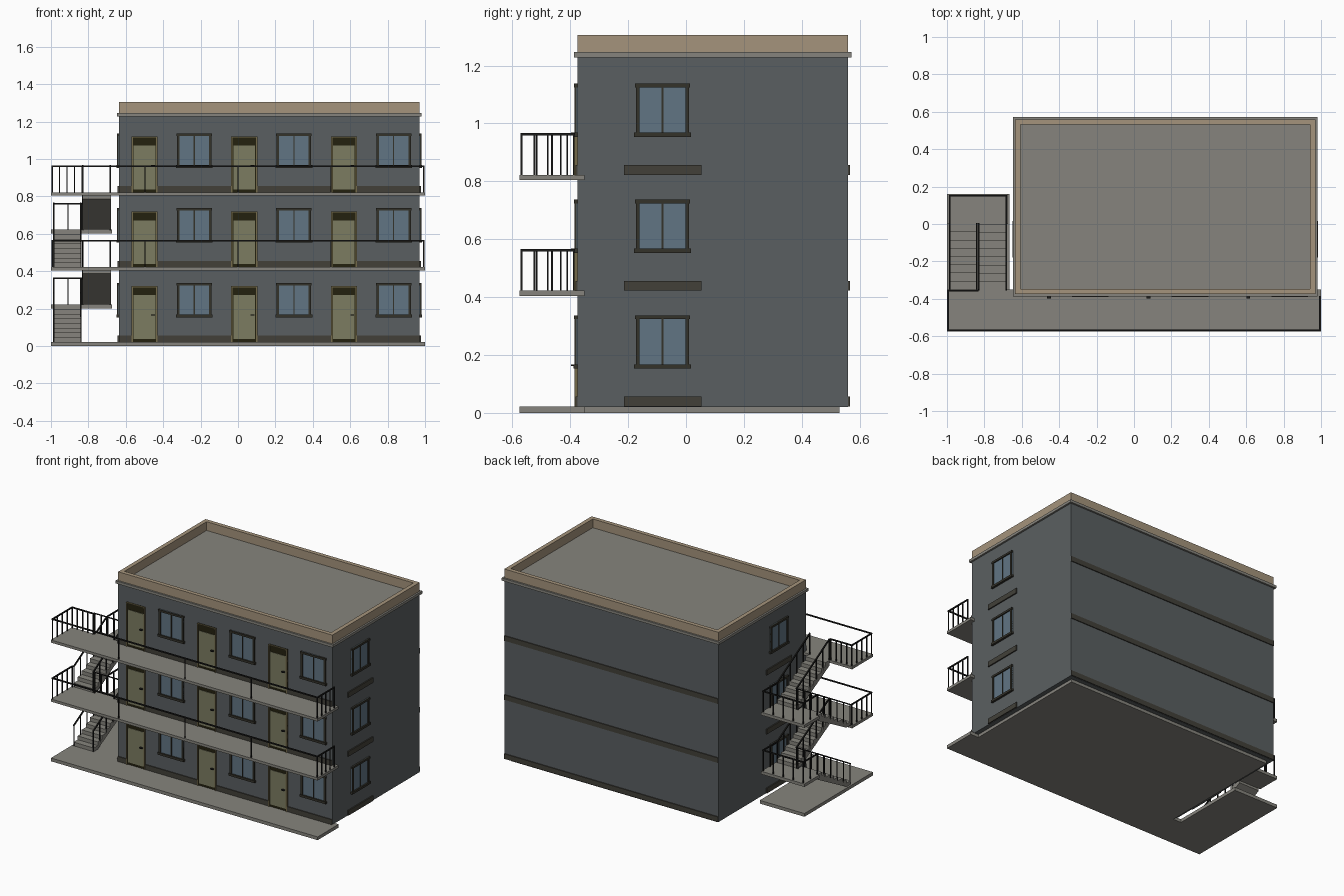
import bpy, bmesh
from mathutils import Matrix, Vector

cube = bpy.data.objects.get("Cube")
if cube:
    bpy.data.objects.remove(cube)


def material(name, rgb):
    lin = [((c / 255 + 0.055) / 1.055) ** 2.4 for c in rgb] + [1]
    m = bpy.data.materials.new(name)
    m.use_nodes = True
    m.diffuse_color = lin
    bsdf = m.node_tree.nodes["Principled BSDF"]
    bsdf.inputs["Base Color"].default_value = lin
    bsdf.inputs["Roughness"].default_value = 0.8
    return m


WALL = material("slate_wall", (90, 95, 97))
CONCRETE = material("concrete", (134, 132, 125))
TAN = material("tan_parapet", (165, 148, 124))
GLASS = material("blue_glass", (97, 117, 131))
FRAME = material("dark_frame", (52, 50, 42))
BAND = material("dark_band", (66, 64, 57))
DOOR = material("khaki_door", (124, 124, 97))
TRIM = material("door_trim", (116, 106, 74))
RECESS = material("door_recess", (36, 33, 15))
METAL = material("black_metal", (28, 28, 27))

parts = {}


def part(name, mat):
    return parts.setdefault(name, (bmesh.new(), mat))[0]


def box(name, mat, x, y, z):
    """Axis-aligned box from (low, high) ranges, in either order."""
    ranges = (x, y, z)
    centre = Vector([(a + b) / 2 for a, b in ranges])
    size = [abs(b - a) for a, b in ranges]
    bmesh.ops.create_cube(part(name, mat), size=1,
                          matrix=Matrix.Translation(centre) @ Matrix.Diagonal((*size, 1)))


def bar(name, a, b, t=0.008):
    """Square metal bar between two points."""
    a, b = Vector(a), Vector(b)
    d = b - a
    m = (Matrix.Translation((a + b) / 2) @ d.to_track_quat('Z', 'Y').to_matrix().to_4x4()
         @ Matrix.Diagonal((t, t, d.length + t, 1)))
    bmesh.ops.create_cube(part(name, METAL), size=1, matrix=m)


def railing(name, a, b, gaps, height=0.14):
    """Handrail with evenly spaced upright posts."""
    a, b, up = Vector(a), Vector(b), Vector((0, 0, height))
    bar(name, a + up, b + up)
    for i in range(gaps + 1):
        p = a.lerp(b, i / gaps)
        bar(name, p, p + up, 0.006)


X0, X1, Y0, Y1 = -0.636, 0.97, -0.375, 0.56


def on_wall(side, name, mat, u, v, z):
    """Box on a wall: u runs along it, v outwards from it."""
    if side == "front":
        box(name, mat, u, (Y0 - v[0], Y0 - v[1]), z)
    elif side == "back":
        box(name, mat, u, (Y1 + v[0], Y1 + v[1]), z)
    elif side == "left":
        box(name, mat, (X1 + v[0], X1 + v[1]), u, z)
    else:
        box(name, mat, (X0 - v[0], X0 - v[1]), u, z)


def window(side, c, f):
    lo, hi, w = f + 0.14, f + 0.315, 0.092
    name = side + "_window_"
    on_wall(side, name + "glass", GLASS, (c - w, c + w), (0, 0.004), (lo, hi))
    for s in (-1, 1):
        on_wall(side, name + "frames", FRAME, (c + s * w, c + s * (w - 0.013)), (0, 0.01), (lo, hi))
    on_wall(side, name + "frames", FRAME, (c - w - 0.003, c + w + 0.003), (0, 0.012), (hi - 0.013, hi))
    on_wall(side, name + "frames", FRAME, (c - 0.003, c + 0.003), (0, 0.007), (lo, hi))
    on_wall(side, name + "sills", FRAME, (c - w - 0.006, c + w + 0.006), (0, 0.014), (lo - 0.009, lo + 0.006))


def door(c, f):
    w, top = 0.07, f + 0.298
    on_wall("front", "door_recesses", RECESS, (c - w, c + w), (0, 0.004), (f, top))
    on_wall("front", "door_leaves", DOOR, (c - 0.058, c + 0.058), (0, 0.007), (f + 0.016, f + 0.25))
    for s in (-1, 1):
        on_wall("front", "door_trims", TRIM, (c + s * w, c + s * (w - 0.008)), (0, 0.011), (f, top))
    on_wall("front", "door_trims", TRIM, (c - w, c + w), (0, 0.011), (top - 0.006, top))
    on_wall("front", "door_handles", METAL, (c + 0.035, c + 0.055), (0.005, 0.022), (f + 0.14, f + 0.146))


def flight(x, y0, y1, z0, z1, steps=8):
    """Stepped profile with a sloping underside, extruded across x."""
    dy, dz = (y1 - y0) / steps, (z1 - z0) / steps
    pts = [(y0, z0)]
    for i in range(steps):
        pts += [(y0 + i * dy, z0 + (i + 1) * dz), (y0 + (i + 1) * dy, z0 + (i + 1) * dz)]
    pts += [(y1, z1 - 0.035), (y0 + dy, z0)]
    bm = part("stair_flights", CONCRETE)
    face = bm.faces.new([bm.verts.new((x[0], y, z)) for y, z in pts])
    new = bmesh.ops.extrude_face_region(bm, geom=[face])["geom"]
    bmesh.ops.translate(bm, vec=(x[1] - x[0], 0, 0),
                        verts=[g for g in new if isinstance(g, bmesh.types.BMVert)])


# Body, ground slabs and roof
box("building_body", WALL, (X0, X1), (Y0, Y1), (0.02, 1.235))
box("foundation", CONCRETE, (X0 + 0.03, X1 - 0.03), (-0.36, 0.53), (0, 0.02))
box("ground_walkway", CONCRETE, (-1, 1), (-0.575, -0.35), (0, 0.022))
box("stair_pad", CONCRETE, (-1, -0.665), (-0.35, 0.16), (0, 0.022))
box("roof_ledge", CONCRETE, (X0 - 0.012, X1 + 0.012), (Y0 - 0.012, Y1 + 0.012), (1.228, 1.246))
T = 0.028
for x in ((X0, X0 + T), (X1 - T, X1)):
    box("roof_parapet", TAN, x, (Y0, Y1), (1.246, 1.305))
for y in ((Y0, Y0 + T), (Y1 - T, Y1)):
    box("roof_parapet", TAN, (X0 + T, X1 - T), y, (1.246, 1.305))

for level in range(3):
    f = 0.022 + 0.4 * level
    band = (f, f + 0.034)

    # Doors, windows and skirting bands
    on_wall("back", "back_bands", BAND, (X0, X1), (0, 0.006), band)
    edges = [X0]
    for i in range(3):
        c = -0.5 + i * 0.533
        door(c, f)
        window("front", c + 0.266, f)
        edges += [c - 0.07, c + 0.07]
    edges.append(X1)
    for a, b in zip(edges[::2], edges[1::2]):
        on_wall("front", "front_bands", BAND, (a, b), (0, 0.006), band)
    for side in ("left", "right"):
        window(side, -0.081, f)
        on_wall(side, side + "_bands", BAND, (-0.215, 0.053), (0, 0.008), band)

    # Balcony and its railings
    if level:
        box("balconies", CONCRETE, (-1, 1), (-0.575, -0.35), (f - 0.018, f))
        railing("balcony_railings", (-0.993, -0.568, f), (0.993, -0.568, f), 4)
        railing("balcony_railings", (0.993, -0.568, f), (0.993, -0.388, f), 4)
        railing("balcony_railings", (-0.993, -0.568, f), (-0.993, -0.358, f), 4)
    if level == 2:
        railing("balcony_railings", (-0.993, -0.358, f), (-0.835, -0.358, f), 4)

    # Switchback stairs up to the next level
    if level < 2:
        mid, nxt = f + 0.2, f + 0.4
        box("stair_landings", CONCRETE, (-1, -0.675), (0, 0.16), (mid - 0.02, mid))
        flight((-0.988, -0.837), -0.35, 0, f, mid)
        flight((-0.832, -0.68), 0, -0.35, mid, nxt)
        for x in (-0.985, -0.84):
            railing("stair_railings", (x, -0.35, f), (x, 0, mid), 5)
        for x in (-0.829, -0.683):
            railing("stair_railings", (x, 0, mid), (x, -0.35, nxt), 5)
        railing("landing_railings", (-0.985, 0.15, mid), (-0.683, 0.15, mid), 4)
        for x in (-0.985, -0.683):
            railing("landing_railings", (x, 0, mid), (x, 0.15, mid), 2)

# Turn every collected part into an object
for name, (bm, mat) in parts.items():
    bmesh.ops.recalc_face_normals(bm, faces=bm.faces)
    mesh = bpy.data.meshes.new(name)
    bm.to_mesh(mesh)
    bm.free()
    mesh.materials.append(mat)
    bpy.context.scene.collection.objects.link(bpy.data.objects.new(name, mesh))
